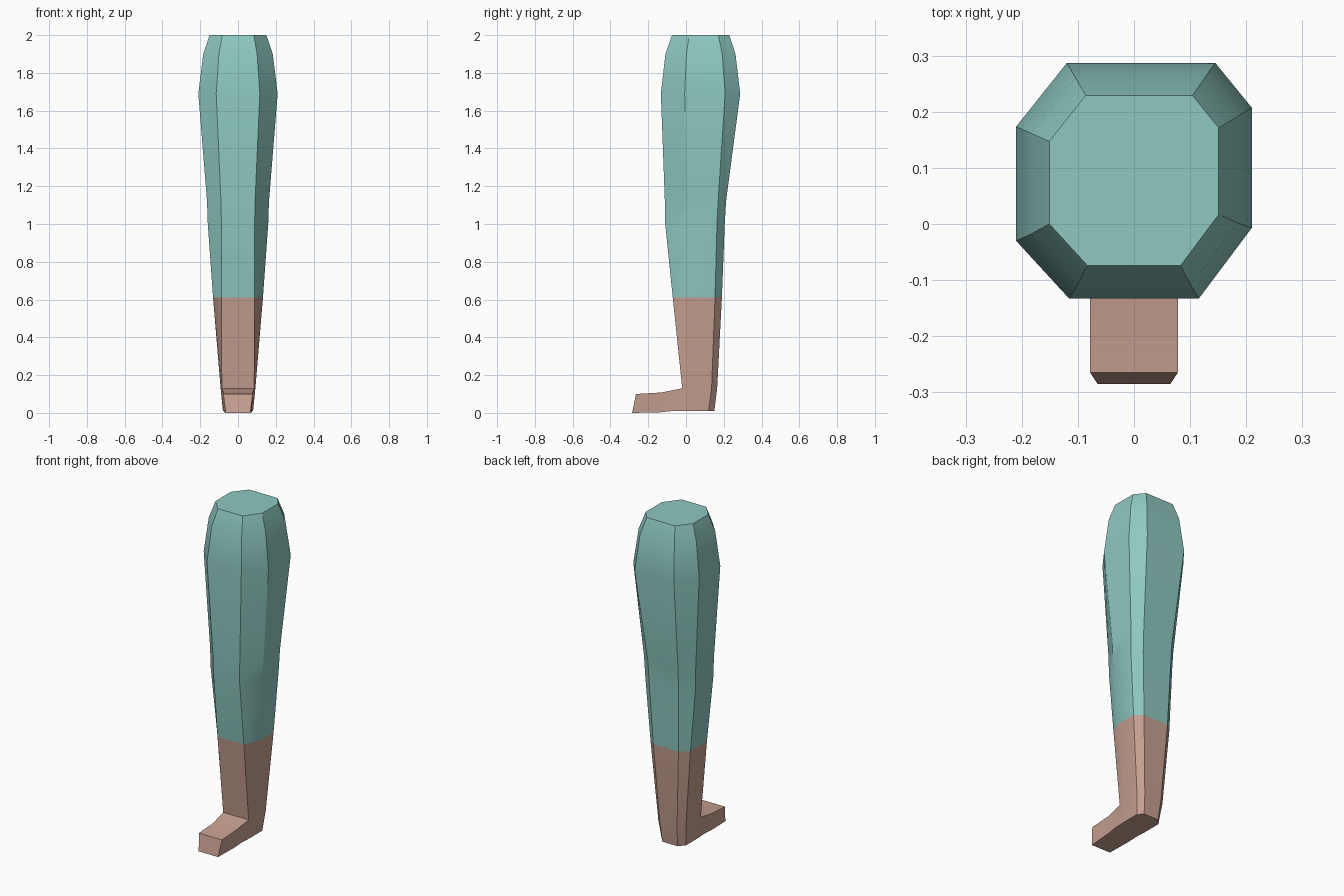
import bpy, bmesh
from math import radians

if "Cube" in bpy.data.objects:
    bpy.data.objects.remove(bpy.data.objects["Cube"])


def material(name, rgb):
    m = bpy.data.materials.new(name)
    m.diffuse_color = (*rgb, 1)
    m.use_nodes = True
    m.node_tree.nodes["Principled BSDF"].inputs["Base Color"].default_value = m.diffuse_color
    return m


def ring(bm, z, w, y0, y1, front, back, right, left):
    """Uneven octagon; corner positions are fractions of the width or depth."""
    d = y1 - y0
    pts = [(-w * front, y0), (w * front, y0),
           (w, y0 + d * right[0]), (w, y0 + d * right[1]),
           (w * back[1], y1), (-w * back[0], y1),
           (-w, y0 + d * left[1]), (-w, y0 + d * left[0])]
    return [bm.verts.new((x, y, z)) for x, y in pts]


def bridge(bm, a, b, skip_first=False):
    n = len(a)
    for i in range(1 if skip_first else 0, n):
        j = (i + 1) % n
        bm.faces.new((a[i], a[j], b[j], b[i]))


def finish(bm, name, mat):
    bmesh.ops.recalc_face_normals(bm, faces=bm.faces)
    mesh = bpy.data.meshes.new(name)
    bm.to_mesh(mesh)
    bm.free()
    ob = bpy.data.objects.new(name, mesh)
    bpy.context.collection.objects.link(ob)
    mesh.materials.append(mat)
    bpy.ops.object.select_all(action='DESELECT')
    bpy.context.view_layer.objects.active = ob
    ob.select_set(True)
    bpy.ops.object.shade_smooth_by_angle(angle=radians(30))
    return ob


teal = material("teal_cloth", (0.27, 0.58, 0.53))
skin = material("skin", (0.57, 0.35, 0.28))

seam = (0.61, 0.132, -0.07, 0.19, 0.67, (0.62, 0.66), (0.33, 0.86), (0.22, 0.83))
hip = (0.55, (0.57, 0.69), (0.30, 0.81), (0.245, 0.73))
knee = (0.55, (0.58, 0.66), (0.38, 0.87), (0.24, 0.78))

# Upper leg: clothed thigh and knee, closed on top
bm = bmesh.new()
rings = [ring(bm, *s) for s in (
    seam,
    (1.00, 0.160, -0.110, 0.205, *knee),
    (1.12, 0.164, -0.112, 0.212, *knee),
    (1.69, 0.210, -0.133, 0.287, *hip),
    (1.90, 0.184, -0.109, 0.262, *hip),
    (2.00, 0.151, -0.074, 0.229, *hip))]
for a, b in zip(rings, rings[1:]):
    bridge(bm, a, b)
bm.faces.new(rings[-1])
finish(bm, "upper_leg", teal)

# Lower leg: bare shin and heel, with the foot continuing out of its front
bm = bmesh.new()
top = ring(bm, *seam)
ankle = ring(bm, 0.13, 0.092, -0.02, 0.165, 0.93, (0.6, 0.66), (0.3, 0.84), (0.25, 0.83))
heel = ring(bm, 0.01, 0.080, -0.07, 0.15, 0.95, (0.6, 0.66), (0.35, 0.86), (0.3, 0.83))
bridge(bm, top, ankle)
bridge(bm, ankle, heel, skip_first=True)
bm.faces.new(heel)
section = [heel[0], heel[1], ankle[1], ankle[0]]
for yb, zb, wb, yt, zt, wt in ((-0.14, 0.003, 0.072, -0.13, 0.108, 0.078),
                               (-0.285, 0.0, 0.065, -0.265, 0.10, 0.078)):
    nxt = [bm.verts.new(p) for p in ((-wb, yb, zb), (wb, yb, zb),
                                     (wt, yt, zt), (-wt, yt, zt))]
    bridge(bm, section, nxt)
    section = nxt
bm.faces.new(section)
finish(bm, "lower_leg_and_foot", skin)
